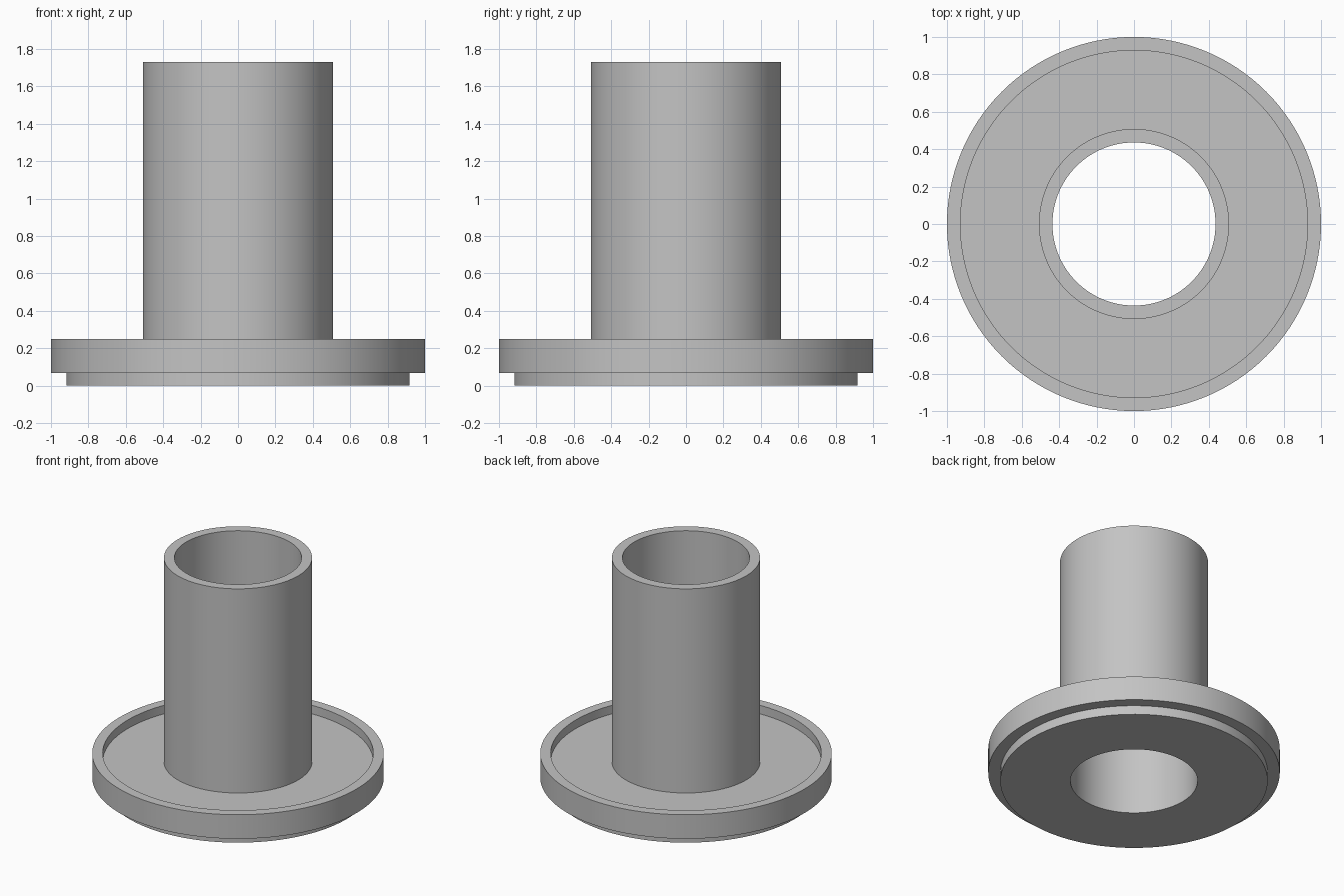
import bpy, bmesh, math

cube = bpy.data.objects.get("Cube")
if cube:
    bpy.data.objects.remove(cube, do_unlink=True)

SEGMENTS = 128

grey = bpy.data.materials.new("plain grey")
grey.use_nodes = True
colour = (0.55, 0.55, 0.55, 1)
grey.diffuse_color = colour
grey.node_tree.nodes["Principled BSDF"].inputs["Base Color"].default_value = colour

# Dimensions of the flanged tube
bore, tube, lip, rim, base = 0.436, 0.508, 0.928, 1.0, 0.917
step_z, floor_z, rim_z, top_z = 0.068, 0.185, 0.25, 1.73

# Closed cross-section as (radius, height)
profile = [
    (bore, 0), (base, 0), (base, step_z),        # bottom spigot
    (rim, step_z), (rim, rim_z), (lip, rim_z),   # raised rim
    (lip, floor_z), (tube, floor_z),             # recessed floor
    (tube, top_z), (bore, top_z),                # tube wall
]


def lathe(name, points, material):
    """Revolve a closed profile about z."""
    bm = bmesh.new()
    rings = []
    for i in range(SEGMENTS):
        a = 2 * math.pi * i / SEGMENTS
        rings.append([bm.verts.new((r * math.cos(a), r * math.sin(a), z))
                      for r, z in points])
    for i, ring in enumerate(rings):
        after = rings[(i + 1) % SEGMENTS]
        for j in range(len(points)):
            k = (j + 1) % len(points)
            bm.faces.new((ring[j], after[j], after[k], ring[k]))
    bmesh.ops.recalc_face_normals(bm, faces=bm.faces)
    mesh = bpy.data.meshes.new(name)
    bm.to_mesh(mesh)
    bm.free()
    mesh.materials.append(material)
    obj = bpy.data.objects.new(name, mesh)
    bpy.context.collection.objects.link(obj)
    bpy.context.view_layer.objects.active = obj
    obj.select_set(True)
    bpy.ops.object.shade_smooth_by_angle(angle=math.radians(30))
    obj.select_set(False)
    return obj


lathe("flanged_tube", profile, grey)
